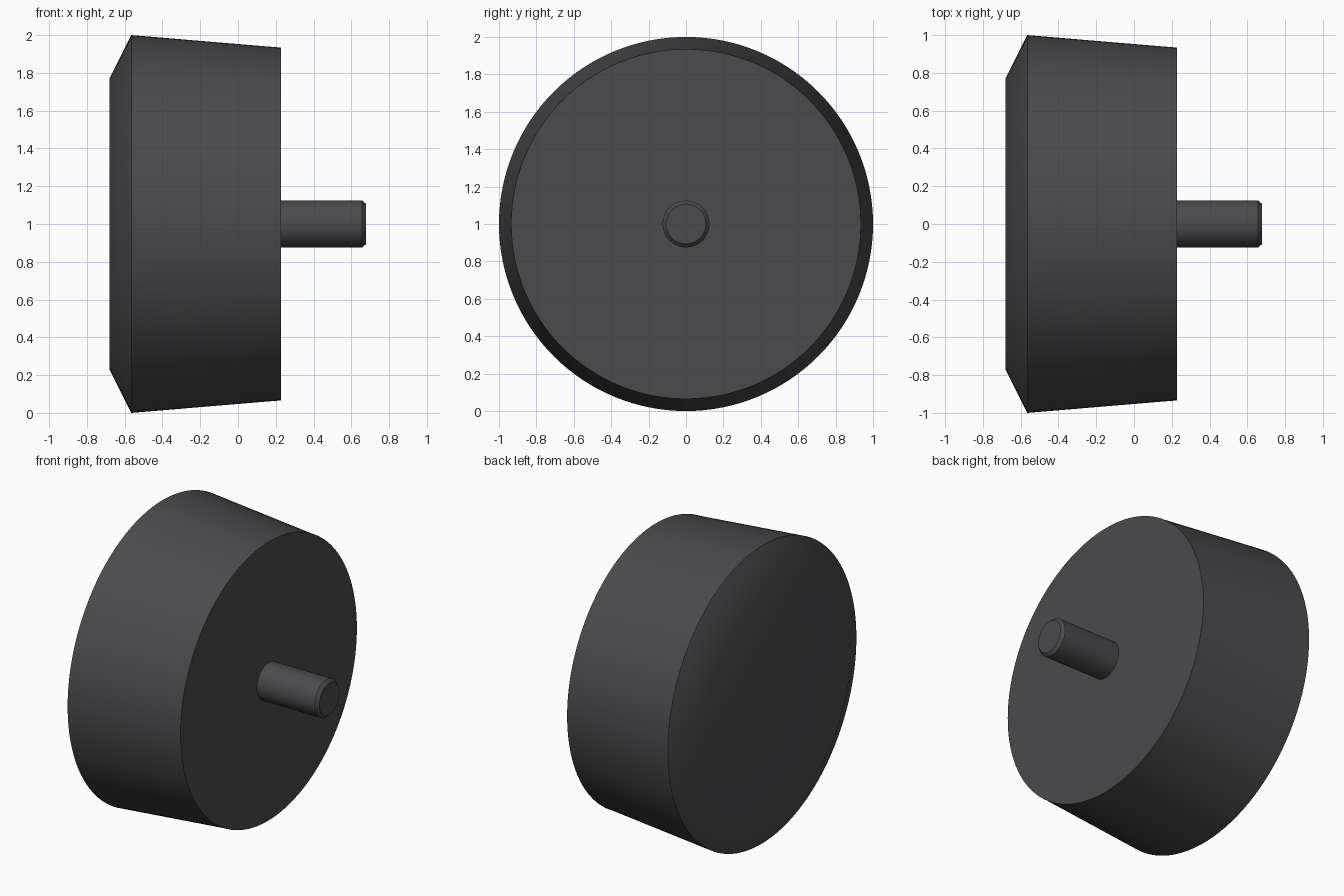
import bpy, bmesh, math

if "Cube" in bpy.data.objects:
    bpy.data.objects.remove(bpy.data.objects["Cube"])

SEGMENTS = 128
AXIS_Z = 1.0

rubber = bpy.data.materials.new("dark_grey")
rubber.diffuse_color = (0.07, 0.07, 0.076, 1)
rubber.use_nodes = True
rubber.node_tree.nodes["Principled BSDF"].inputs["Base Color"].default_value = rubber.diffuse_color


def lathe_x(name, profile):
    """Revolve (x, radius) points around the x axis, capping both ends."""
    bm = bmesh.new()
    rings = []
    for x, r in profile:
        rings.append([bm.verts.new((x, r * math.cos(a), r * math.sin(a)))
                      for a in (2 * math.pi * i / SEGMENTS for i in range(SEGMENTS))])
    for a, b in zip(rings, rings[1:]):
        for i in range(SEGMENTS):
            j = (i + 1) % SEGMENTS
            bm.faces.new((a[i], a[j], b[j], b[i]))
    bm.faces.new(rings[0])
    bm.faces.new(rings[-1])
    bmesh.ops.recalc_face_normals(bm, faces=bm.faces)
    mesh = bpy.data.meshes.new(name)
    bm.to_mesh(mesh)
    bm.free()
    mesh.materials.append(rubber)
    obj = bpy.data.objects.new(name, mesh)
    obj.location.z = AXIS_Z
    bpy.context.collection.objects.link(obj)
    bpy.ops.object.select_all(action='DESELECT')
    obj.select_set(True)
    bpy.context.view_layer.objects.active = obj
    bpy.ops.object.shade_smooth_by_angle(angle=math.radians(30))
    return obj


# Tapered knob body with a bevelled outer face
lathe_x("knob_body", [(-0.68, 0.77), (-0.565, 1.0), (0.20, 0.936), (0.228, 0.935)])

# Mounting shaft with a chamfered tip, seated slightly inside the body
lathe_x("shaft", [(0.20, 0.125), (0.657, 0.125), (0.678, 0.106)])
